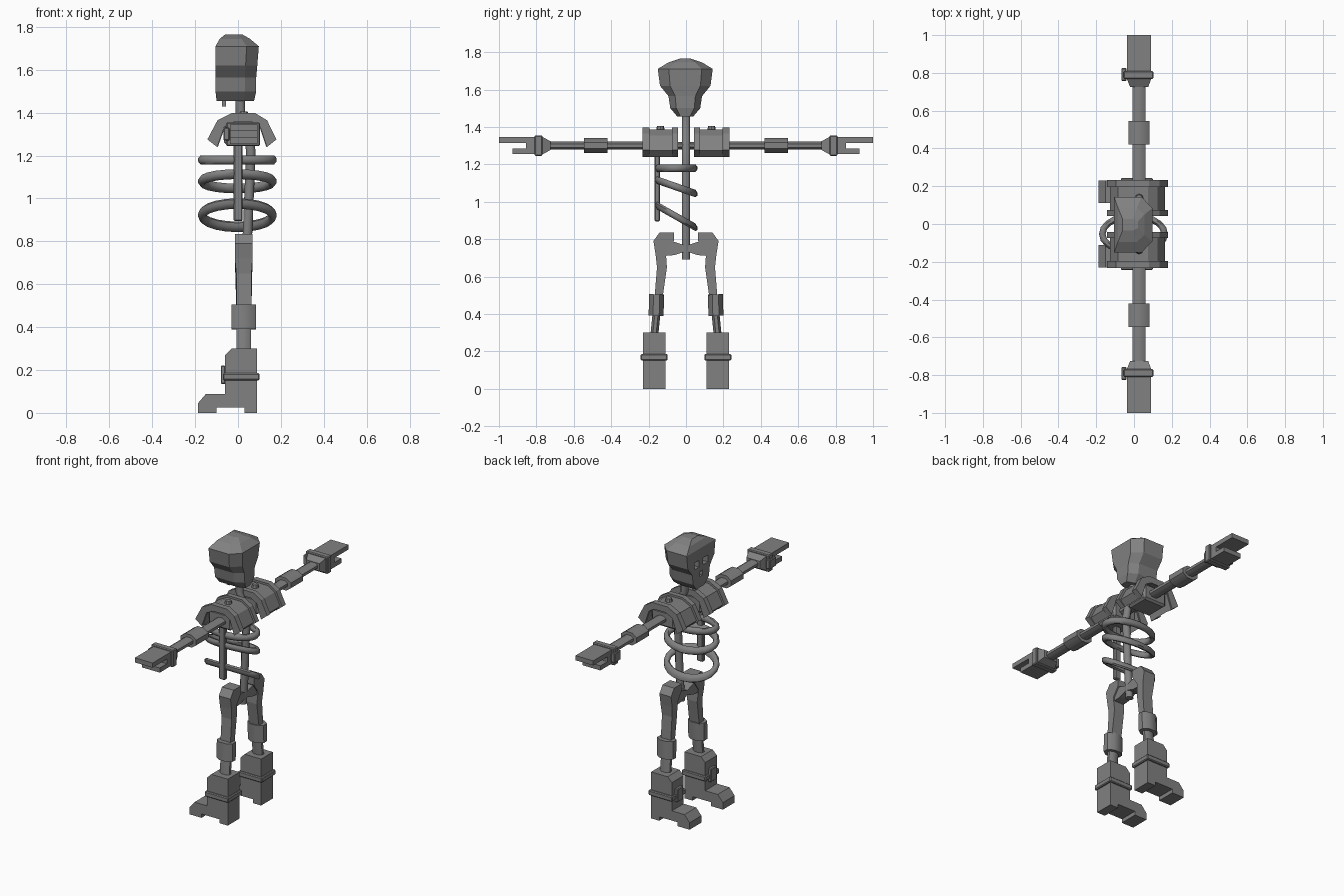
import bpy, bmesh, math
from mathutils import Vector, Matrix

if "Cube" in bpy.data.objects:
    bpy.data.objects.remove(bpy.data.objects["Cube"])

bone = bpy.data.materials.new("grey")
bone.diffuse_color = (0.22, 0.22, 0.22, 1)
bone.use_nodes = True
bone.node_tree.nodes["Principled BSDF"].inputs["Base Color"].default_value = bone.diffuse_color


def finish(name, bm, bevel=0, smooth=False):
    bmesh.ops.recalc_face_normals(bm, faces=bm.faces)
    if bevel:
        bmesh.ops.bevel(bm, geom=bm.edges[:], offset=bevel, segments=1, affect='EDGES')
    me = bpy.data.meshes.new(name)
    bm.to_mesh(me)
    bm.free()
    me.materials.append(bone)
    ob = bpy.data.objects.new(name, me)
    bpy.context.collection.objects.link(ob)
    if smooth:
        bpy.ops.object.select_all(action='DESELECT')
        bpy.context.view_layer.objects.active = ob
        ob.select_set(True)
        bpy.ops.object.shade_smooth_by_angle(angle=math.radians(50))
    return ob


def loft(name, rings, smooth=False, closed=False):
    """Skin a list of equal-sized vertex rings."""
    bm = bmesh.new()
    rows = [[bm.verts.new(p) for p in r] for r in rings]
    n = len(rows[0])
    pairs = list(zip(rows, rows[1:])) + ([(rows[-1], rows[0])] if closed else [])
    for a, b in pairs:
        for i in range(n):
            bm.faces.new((a[i], a[(i + 1) % n], b[(i + 1) % n], b[i]))
    if not closed:
        bm.faces.new(rows[0])
        bm.faces.new(rows[-1])
    return finish(name, bm, 0, smooth)


def box(name, x, y, z, bevel=0):
    y = sorted(y)
    bm = bmesh.new()
    bmesh.ops.create_cube(bm, size=1)
    for v in bm.verts:
        v.co = [r[0] + (c + 0.5) * (r[1] - r[0]) for c, r in zip(v.co, (x, y, z))]
    return finish(name, bm, bevel)


def side_prism(name, pts, y0, y1):
    """Extrude an (x, z) outline along y."""
    return loft(name, [[(x, y, z) for x, z in pts] for y in (y0, y1)])


def rod(name, a, b, rx, r2, sides=8):
    """Oval rod between two points in the yz plane; rx is its radius along x."""
    a, b = Vector(a), Vector(b)
    side = (b - a).normalized().cross(Vector((1, 0, 0)))
    k = 1 / math.cos(math.pi / sides)
    angs = [2 * math.pi * (i + 0.5) / sides for i in range(sides)]
    return loft(name, [[p + Vector((rx * k * math.cos(t), 0, 0)) + side * r2 * k * math.sin(t)
                        for t in angs] for p in (a, b)], True)


# Skull: flat face at -x, rounded back at +x
skull_rows = [(1.455, -.10, .075, .042), (1.50, -.105, .085, .08), (1.565, -.105, .085, .09),
              (1.62, -.105, .09, .135), (1.71, -.105, .097, .147), (1.745, -.085, .055, .09),
              (1.765, -.06, .02, .03)]
rings = []
for z, x0, x1, h in skull_rows:
    c = (x1 - x0) * 0.28
    rings.append([(x0, y - .004, z) if x is None else (x, y - .004, z) for x, y in
                  [(None, -h), (x1 - c, -h), (x1, -h * .6), (x1, h * .6), (x1 - c, h), (None, h)]])
skull = loft("skull", rings)
# Eye sockets and nose hole
for y, z, w, h in [(-.049, 1.615, .024, .022), (.041, 1.615, .024, .022), (-.004, 1.545, .014, .016)]:
    cutter = box("socket_cutter", (-.2, -.07), (y - w, y + w), (z - h, z + h))
    cutter.hide_render = True
    mod = skull.modifiers.new("socket", 'BOOLEAN')
    mod.operation, mod.object, mod.solver = 'DIFFERENCE', cutter, 'EXACT'
    bpy.context.view_layer.objects.active = skull
    bpy.ops.object.modifier_apply(modifier=mod.name)
    bpy.data.objects.remove(cutter)
box("chin_peg", (-.075, -.055), (-.01, .01), (1.43, 1.47))

# Spine: bent column from neck to tail
loft("spine", [[(x + .024 * math.cos(t), .024 * math.sin(t), z)
                for t in [math.pi / 4 * (i + .5) for i in range(8)]]
               for x, z in [(.035, .69), (.045, .85), (.06, 1.22), (.04, 1.34), (.01, 1.40), (.01, 1.47)]], True)

# Rib rings, each tilted more than the last
for z, tilt in [(1.18, 0), (1.08, -.08), (.922, -.13)]:
    rings = []
    for i in range(20):
        t = 2 * math.pi * i / 20
        ring = []
        for j in range(8):
            p = math.pi / 4 * (j + .5)
            rx, ry = .165 + .019 * math.cos(p), .096 + .019 * math.cos(p)
            y = ry * math.sin(t)
            ring.append((rx * math.cos(t) - .003, y - .053, z + tilt * y / .23 + .022 * math.sin(p)))
        rings.append(ring)
    loft("rib_ring", rings, True, True)
box("sternum", (-.02, .022), (-.168, -.14), (.895, 1.25), .005)

# Pelvis: bar between the hips
loft("pelvis", [[(x, y, z) for x, z in [(-.01, lo), (.06, lo), (.06, hi), (-.01, hi)]]
                for y, lo, hi in [(-.12, .71, .79), (-.06, .715, .785), (0, .735, .765),
                                  (.06, .715, .785), (.12, .71, .79)]])
# Collar bar
rod("collar_bar", (.027, -.3, 1.30), (.027, .3, 1.30), .033, .02)

pad_arch = [(-.128, 1.275), (-.085, 1.355), (-.025, 1.385), (.075, 1.385), (.125, 1.355), (.165, 1.275)]


def arch(name, y0, y1, grow, thick):
    """Shoulder arch band with an even thickness."""
    cx, cz = .02, 1.27
    def scaled(d):
        return [(cx + (x - cx) * (1 + d / .13), cz + (z - cz) * (1 + d / .115)) for x, z in pad_arch]
    outer, inner = scaled(grow), scaled(grow - thick)
    inner[0] = (inner[0][0], 1.24)
    inner[-1] = (inner[-1][0], 1.24)
    side_prism(name, outer + inner[::-1], y0, y1)


for s in (1, -1):
    # Thigh: outline in the yz plane with a thicker hip
    outline = [(.065, .835), (.142, .835), (.174, .79), (.163, .72), (.155, .65), (.168, .49),
               (.125, .49), (.102, .65), (.108, .73), (.065, .79)]
    loft("thigh", [[(x + (k if z < .68 else 0), s * y, z) for y, z in outline]
                   for x, k in ((-.015, .007), (.068, -.005))])
    # Knee and shin
    rod("knee", (.027, s * .157, .505), (.027, s * .16, .39), .057, .04, 8)
    rod("shin", (.027, s * .158, .40), (.027, s * .17, .28), .034, .021)
    # Boot with toe and heel
    y0, y1 = s * .11, s * .23
    side_prism("boot", [(-.187, 0), (-.10, 0), (-.10, .025), (.03, .025), (.03, 0), (.088, 0), (.088, .30),
                        (-.03, .30), (-.06, .27), (-.06, .088), (-.15, .088), (-.187, .045)], y0, y1)
    box("boot_strap", (-.07, .10), (s * .098, s * .243), (.152, .185), .005)
    box("boot_buckle", (-.08, -.058), (s * .14, s * .20), (.135, .22), .004)

    # Arm rods and elbow
    rod("upper_arm", (.027, s * .2, 1.30), (.027, s * .45, 1.30), .034, .021)
    rod("elbow", (.027, s * .42, 1.30), (.027, s * .545, 1.30), .056, .04)
    rod("forearm", (.027, s * .5, 1.30), (.027, s * .76, 1.30), .034, .021)
    # Wrist, cuff, palm and fingers
    loft("palm", [[(x, s * y, z) for x, z in [(x0, 1.30 - h), (x1, 1.30 - h), (x1, 1.30 + h), (x0, 1.30 + h)]]
                  for y, x0, x1, h in [(.725, -.02, .075, .024), (.765, -.037, .09, .045), (.855, -.037, .09, .045)]])
    box("cuff", (-.055, .102), (s * .768, s * .81), (1.245, 1.355), .005)
    box("cuff_buckle", (-.067, -.04), (s * .758, s * .825), (1.27, 1.33), .004)
    box("fingers", (-.037, .09), (s * .84, s * 1.0), (1.315, 1.345))
    box("thumb", (-.037, .09), (s * .84, s * .927), (1.255, 1.285))

    # Shoulder pad with raised rims, core and bolt
    arch("shoulder_pad", s * .05, s * .225, 0, .03)
    for a, b in ((.042, .075), (.195, .232)):
        arch("pad_rim", s * a, s * b, .013, .04)
    box("shoulder_core", (-.065, .10), (s * .06, s * .215), (1.25, 1.355), .012)
    loft("pad_bolt", [[(.027 + r * math.cos(t), s * .137 + r * math.sin(t), z)
                       for t in [math.pi / 4 * i for i in range(8)]] for r, z in ((.026, 1.37), (.018, 1.405))])
